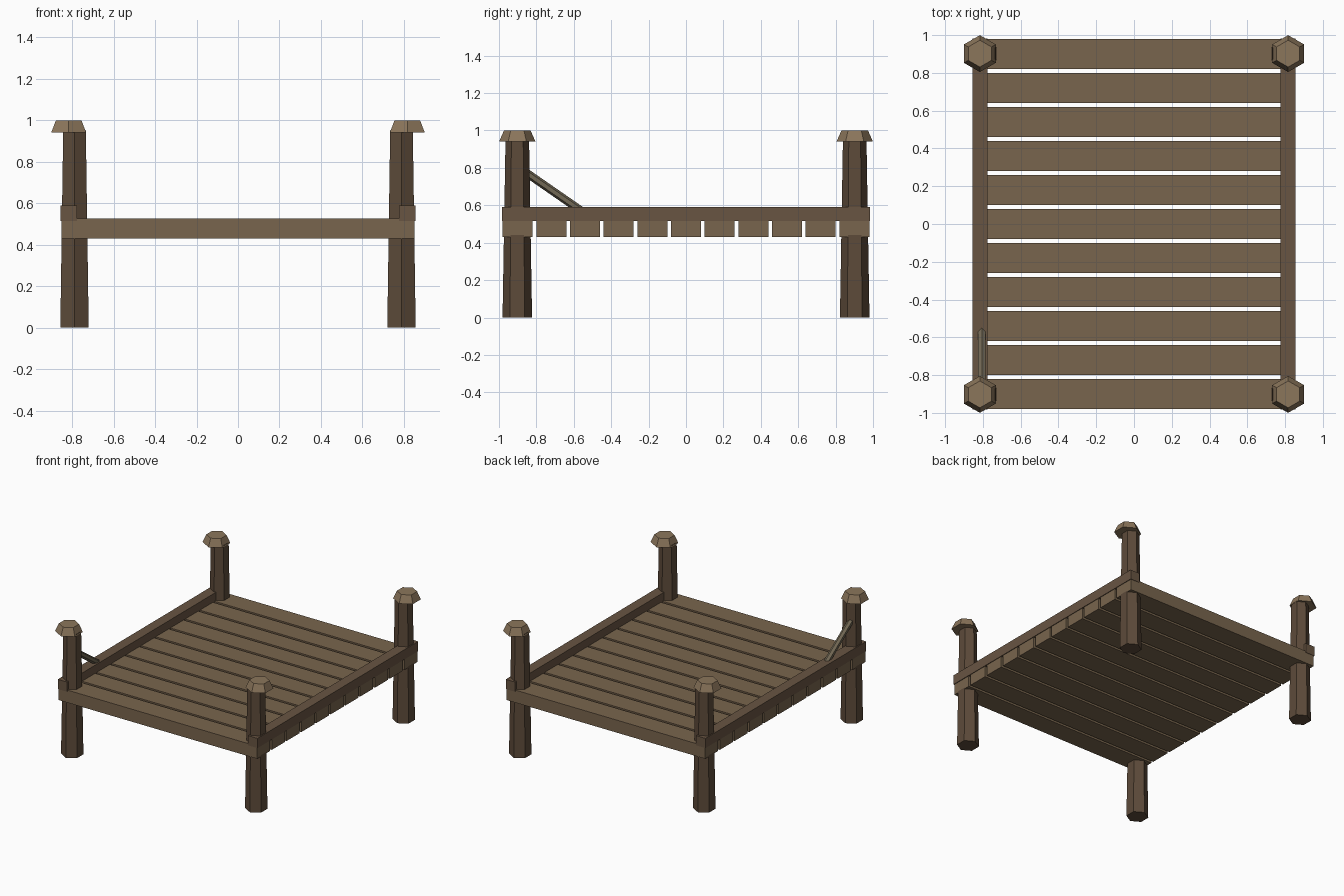
import bpy, bmesh
from math import sin, cos, pi
from mathutils import Vector

if "Cube" in bpy.data.objects:
    bpy.data.objects.remove(bpy.data.objects["Cube"])


def material(name, rgb):
    m = bpy.data.materials.new(name)
    m.diffuse_color = (*rgb, 1)
    m.use_nodes = True
    m.node_tree.nodes["Principled BSDF"].inputs["Base Color"].default_value = m.diffuse_color
    return m


PLANK = material("plank_wood", (0.19, 0.13, 0.075))
RAIL = material("rail_wood", (0.14, 0.09, 0.055))
POST = material("post_wood", (0.11, 0.07, 0.042))
CAP = material("cap_wood", (0.26, 0.18, 0.105))
BRACE = material("brace_wood", (0.17, 0.14, 0.09))


def finish(name, bm, mat):
    bmesh.ops.recalc_face_normals(bm, faces=bm.faces)
    me = bpy.data.meshes.new(name)
    bm.to_mesh(me)
    bm.free()
    me.materials.append(mat)
    ob = bpy.data.objects.new(name, me)
    bpy.context.collection.objects.link(ob)
    return ob


def box(name, lo, hi, mat):
    bm = bmesh.new()
    bmesh.ops.create_cube(bm, size=1)
    for v in bm.verts:
        v.co = [l + (c + 0.5) * (h - l) for l, h, c in zip(lo, hi, v.co)]
    return finish(name, bm, mat)


def hex_prism(name, a, b, ra, rb, mat):
    """Tapered six-sided prism from a to b, corners pointing along y."""
    a, b = Vector(a), Vector(b)
    w = (b - a).normalized()
    u = Vector((1, 0, 0))
    v = w.cross(u)
    bm = bmesh.new()
    rings = []
    for centre, r in ((a, ra), (b, rb)):
        rings.append([bm.verts.new(centre + r * (u * sin(i * pi / 3) + v * cos(i * pi / 3)))
                      for i in range(6)])
        bm.faces.new(rings[-1])
    for i in range(6):
        j = (i + 1) % 6
        bm.faces.new((rings[0][i], rings[0][j], rings[1][j], rings[1][i]))
    return finish(name, bm, mat)


# Deck planks
for i in range(11):
    y = -0.9 + 0.18 * i
    box(f"deck_plank_{i + 1}", (-0.85, y - 0.08, 0.43), (0.85, y + 0.08, 0.527), PLANK)

for sx, side in ((-1, "left"), (1, "right")):
    # Side rails on top of the planks
    x0, x1 = sorted((sx * 0.855, sx * 0.775))
    box(f"{side}_rail", (x0, -0.983, 0.515), (x1, 0.983, 0.59), RAIL)
    # Tapered corner posts with wider, slightly offset caps
    for sy, end in ((-1, "front"), (1, "back")):
        x, y = sx * 0.788, sy * 0.902
        hex_prism(f"{end}_{side}_post", (x, y, 0), (x, y, 0.95), 0.079, 0.063, POST)
        hex_prism(f"{end}_{side}_post_cap", (sx * 0.816, y, 0.94), (sx * 0.816, y, 1.0),
                  0.0975, 0.071, CAP)

# Diagonal brace from the front left post down to the rail
hex_prism("diagonal_brace", (-0.806, -0.9, 0.806), (-0.806, -0.545, 0.56), 0.022, 0.022, BRACE)
